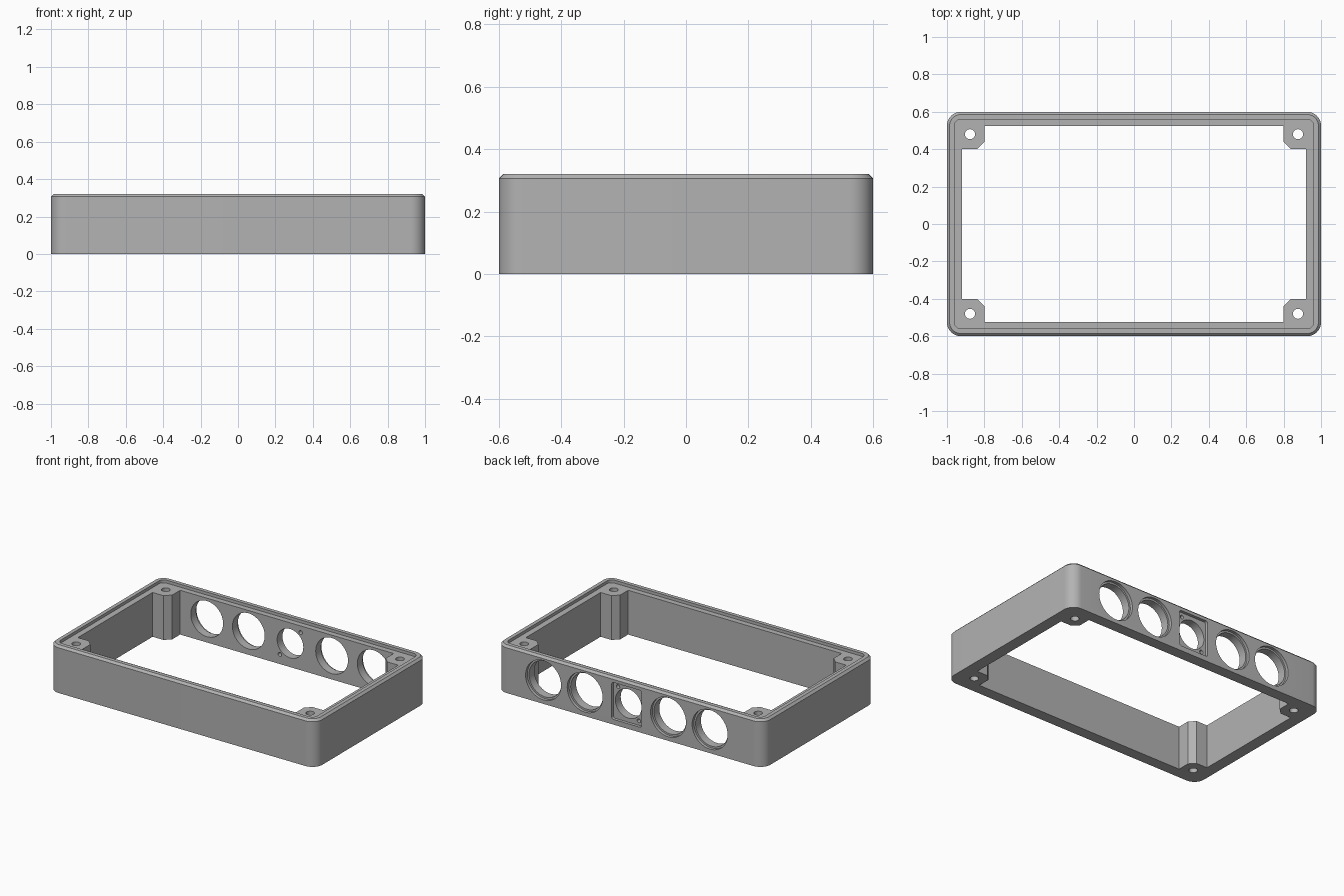
import bpy, bmesh
from math import cos, sin, pi

cube = bpy.data.objects.get("Cube")
if cube:
    bpy.data.objects.remove(cube, do_unlink=True)

grey = bpy.data.materials.new("enclosure_grey")
grey.use_nodes = True
COLOUR = (0.45, 0.45, 0.45, 1)
grey.diffuse_color = COLOUR
grey.node_tree.nodes["Principled BSDF"].inputs["Base Color"].default_value = COLOUR


def rounded(hx, hy, r, cx=0, cy=0, steps=10):
    """Outline of a rounded rectangle."""
    pts = []
    for q, (sx, sy) in enumerate([(1, 1), (-1, 1), (-1, -1), (1, -1)]):
        for i in range(steps + 1):
            a = (q + i / steps) * pi / 2
            pts.append((cx + sx * (hx - r) + r * cos(a), cy + sy * (hy - r) + r * sin(a)))
    return pts


def circle(cx, cy, r, n=48):
    return [(cx + r * cos(2 * pi * i / n), cy + r * sin(2 * pi * i / n)) for i in range(n)]


def loft(name, layers, axis="Z"):
    """Solid through a stack of (outline, level) layers along an axis."""
    bm = bmesh.new()
    rings = []
    for pts, t in layers:
        rings.append([bm.verts.new((u, v, t) if axis == "Z" else (u, t, v)) for u, v in pts])
    for a, b in zip(rings, rings[1:]):
        for i in range(len(a)):
            j = (i + 1) % len(a)
            bm.faces.new((a[i], a[j], b[j], b[i]))
    bm.faces.new(rings[0])
    bm.faces.new(rings[-1])
    bmesh.ops.recalc_face_normals(bm, faces=bm.faces)
    mesh = bpy.data.meshes.new(name)
    bm.to_mesh(mesh)
    bm.free()
    mesh.materials.append(grey)
    ob = bpy.data.objects.new(name, mesh)
    bpy.context.collection.objects.link(ob)
    return ob


HX, HY, H, R, CH = 1.0, 0.6, 0.32, 0.075, 0.014

# Outer shell with a chamfered top edge
frame = loft("enclosure_frame", [
    (rounded(HX, HY, R), 0),
    (rounded(HX, HY, R), H - CH),
    (rounded(HX - CH, HY - CH, R - CH), H)])

cutters = []


def cut(name, outline, a, b, axis="Z"):
    ob = loft(name, [(outline, a), (outline, b)], axis)
    ob.hide_render = True
    cutters.append(ob)


# Lid recess
cut("lid_recess", rounded(0.96, 0.56, 0.035), H - 0.02, H + 0.1)

# Central opening, leaving a chamfered post in each corner
corner = [(0.92, 0.4), (0.838, 0.4), (0.8, 0.438), (0.8, 0.523)]
opening = []
for sx, sy in [(1, 1), (-1, 1), (-1, -1), (1, -1)]:
    part = [(sx * x, sy * y) for x, y in corner]
    opening += part if sx * sy > 0 else part[::-1]
cut("central_opening", opening, -0.1, H + 0.1)

# Screw holes in the posts
for sx in (-1, 1):
    for sy in (-1, 1):
        cut("post_screw_hole", circle(sx * 0.877, sy * 0.48, 0.027, 24), -0.1, H + 0.1)

# Row of sockets through the back wall
ROW_X, ROW_Z, PITCH = 0.025, 0.16, 0.312
for k in (-2, -1, 1, 2):
    x = ROW_X + k * PITCH
    cut("socket_counterbore", circle(x, ROW_Z, 0.133), HY - 0.02, HY + 0.1, "Y")
    cut("socket_hole", circle(x, ROW_Z, 0.121), 0.45, HY + 0.1, "Y")

# Middle socket with a square seat and two diagonal screw holes
cut("plate_seat", rounded(0.112, 0.125, 0.015, ROW_X, ROW_Z), HY - 0.02, HY + 0.1, "Y")
cut("plate_hole", circle(ROW_X, ROW_Z, 0.098), 0.45, HY + 0.1, "Y")
for s in (-1, 1):
    cut("plate_screw_hole", circle(ROW_X + s * 0.078, ROW_Z + s * 0.095, 0.013, 20),
        0.45, HY + 0.1, "Y")

# Apply all cuts
bpy.ops.object.select_all(action="DESELECT")
frame.select_set(True)
bpy.context.view_layer.objects.active = frame
for ob in cutters:
    mod = frame.modifiers.new(ob.name, "BOOLEAN")
    mod.operation = "DIFFERENCE"
    mod.solver = "EXACT"
    mod.object = ob
    bpy.ops.object.modifier_apply(modifier=mod.name)
for ob in cutters:
    bpy.data.objects.remove(ob, do_unlink=True)

bpy.ops.object.shade_smooth_by_angle(angle=pi / 6)
